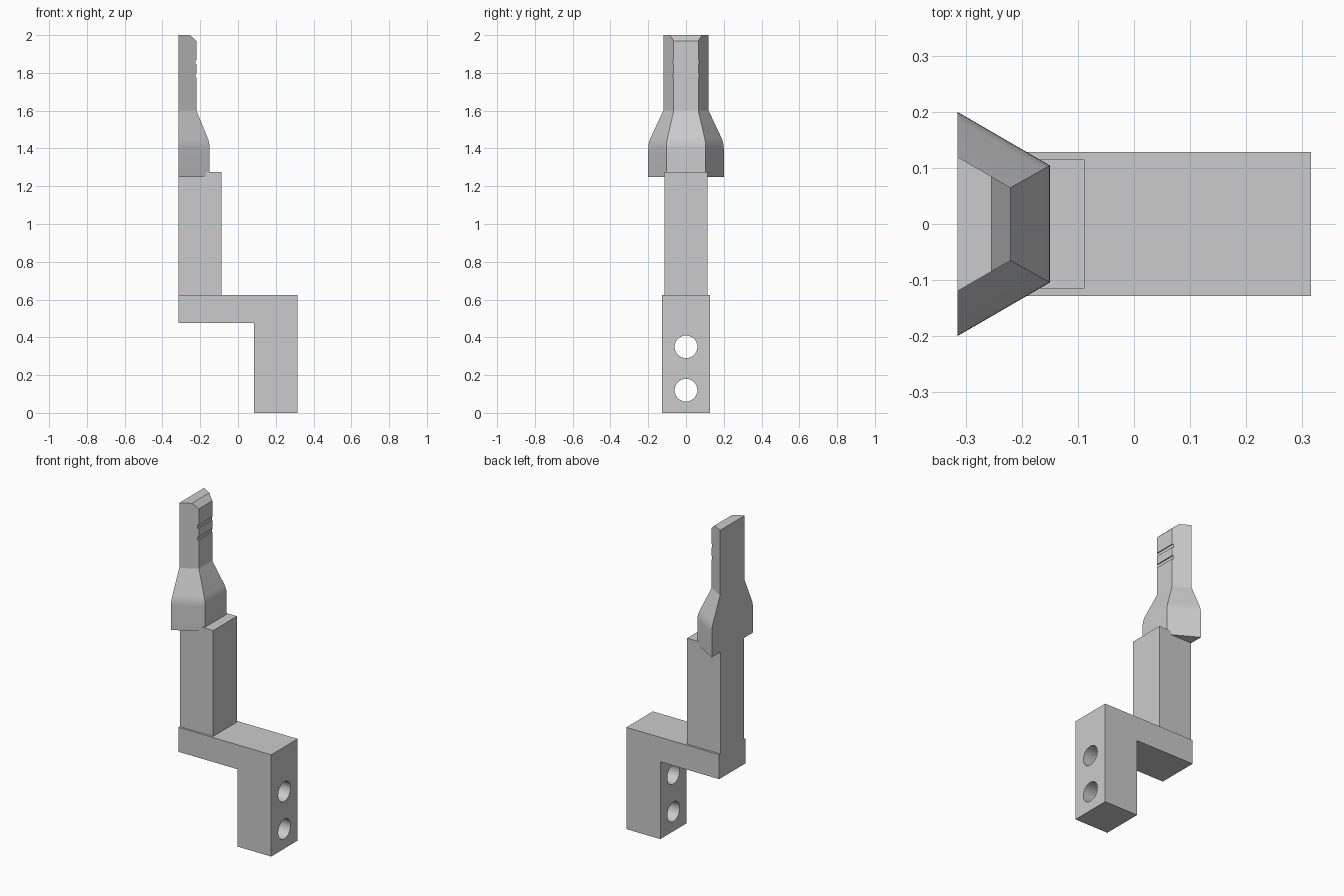
import bpy, bmesh, math

if "Cube" in bpy.data.objects:
    bpy.data.objects.remove(bpy.data.objects["Cube"], do_unlink=True)

grey = bpy.data.materials.new("plain grey")
grey.use_nodes = True
colour = (0.6, 0.6, 0.6, 1)
grey.diffuse_color = colour
grey.node_tree.nodes["Principled BSDF"].inputs["Base Color"].default_value = colour

BACK = -0.315


def loft(name, rings):
    """Skin a closed solid through a stack of equal-sized rings."""
    bm = bmesh.new()
    loops = [[bm.verts.new(p) for p in ring] for ring in rings]
    for a, b in zip(loops, loops[1:]):
        for i in range(len(a)):
            j = (i + 1) % len(a)
            bm.faces.new((a[i], a[j], b[j], b[i]))
    bm.faces.new(loops[0][::-1])
    bm.faces.new(loops[-1])
    bmesh.ops.recalc_face_normals(bm, faces=bm.faces)
    mesh = bpy.data.meshes.new(name)
    bm.to_mesh(mesh)
    bm.free()
    obj = bpy.data.objects.new(name, mesh)
    bpy.context.collection.objects.link(obj)
    mesh.materials.append(grey)
    return obj


def smooth(obj, degrees):
    bpy.ops.object.select_all(action="DESELECT")
    obj.select_set(True)
    bpy.context.view_layer.objects.active = obj
    bpy.ops.object.shade_smooth_by_angle(angle=math.radians(degrees))


# Cranked bracket: side profile extruded across the width
profile = [(BACK, 0.475), (0.085, 0.475), (0.085, 0), (0.315, 0),
           (0.315, 0.625), (BACK, 0.625)]
bracket = loft("bracket", [[(x, y, z) for x, z in profile] for y in (-0.128, 0.128)])

# Two bolt holes through the lower leg
for z in (0.12, 0.35):
    bpy.ops.mesh.primitive_cylinder_add(vertices=48, radius=0.06, depth=0.5,
                                        location=(0.2, 0, z), rotation=(0, math.pi / 2, 0))
    cutter = bpy.context.object
    cutter.name = "bolt_hole_cutter"
    cutter.hide_render = True
    cut = bracket.modifiers.new("bolt_hole", "BOOLEAN")
    cut.object = cutter
    cut.solver = "EXACT"
    bpy.context.view_layer.objects.active = bracket
    bpy.ops.object.modifier_apply(modifier=cut.name)
    bpy.data.objects.remove(cutter, do_unlink=True)
smooth(bracket, 20)

# Upright post
loft("post", [[(BACK, -0.115, z), (-0.088, -0.115, z), (-0.088, 0.115, z), (BACK, 0.115, z)]
              for z in (0.625, 1.275)])


# Tapered tip: trapezoid sections whose flanks keep one constant slope
def section(z, front, half_back):
    half_front = half_back - (front - BACK) * 0.58
    return [(BACK, -half_back, z), (front, -half_front, z),
            (front, half_front, z), (BACK, half_back, z)]


WIDE, NARROW = (-0.15, 0.2), (-0.22, 0.12)
SHOULDER, NECK, FILLET = 1.43, 1.6, 0.03


def blend(t):
    return [a + (b - a) * t for a, b in zip(WIDE, NARROW)]


rings = [section(1.25, *WIDE)]
# rounded shoulder between the straight base and the taper
for i in range(5):
    t = i / 4
    run = FILLET * t * t
    z = SHOULDER - FILLET * (1 - t) ** 2 + run
    rings.append(section(z, *blend(run / (NECK - SHOULDER))))
rings.append(section(NECK, *NARROW))
# shallow marking grooves across the front
for low, high in ((1.775, 1.796), (1.848, 1.869)):
    for z, depth in ((low, 0), (low, 0.006), (high, 0.006), (high, 0)):
        rings.append(section(z, NARROW[0] - depth, NARROW[1]))
# chamfered top
rings.append(section(1.968, *NARROW))
rings.append(section(2.0, -0.254, NARROW[1]))
tip = loft("tapered_tip", rings)
smooth(tip, 12)
